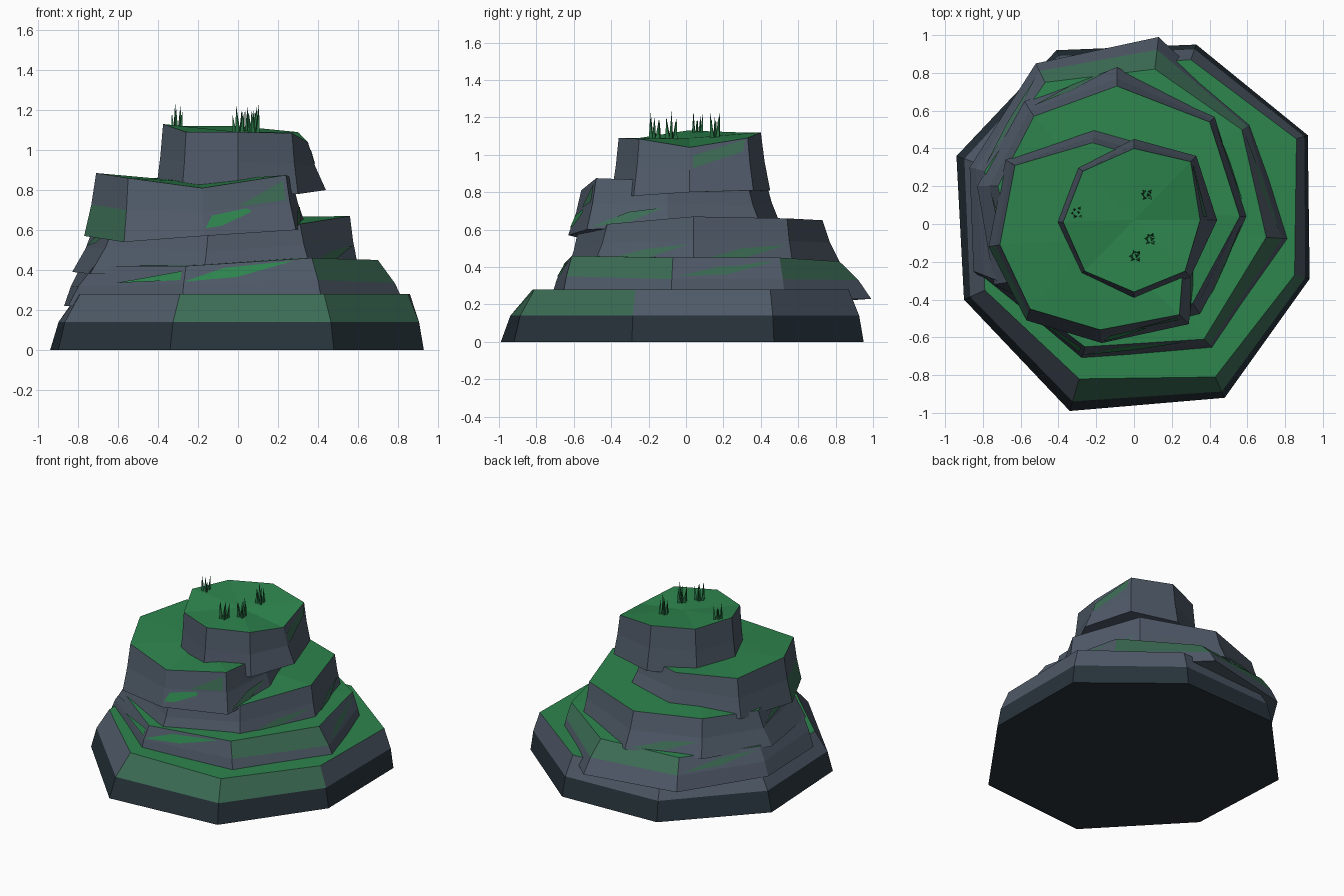
import bpy, bmesh, math, random
from mathutils import Vector

if "Cube" in bpy.data.objects:
    bpy.data.objects.remove(bpy.data.objects["Cube"])

random.seed(4)


def material(name, r, g, b):
    m = bpy.data.materials.new(name)
    m.diffuse_color = (r, g, b, 1)
    m.use_nodes = True
    m.node_tree.nodes["Principled BSDF"].inputs["Base Color"].default_value = m.diffuse_color
    return m


SLATE = material("slate rock", 0.078, 0.102, 0.138)
DARK = material("dark rock", 0.020, 0.033, 0.043)
GREEN = material("grass green", 0.027, 0.235, 0.076)
MOSS = material("mossy rock", 0.045, 0.150, 0.090)
BLADE = material("grass blade", 0.020, 0.165, 0.055)
MATS = [SLATE, DARK, GREEN, MOSS, BLADE]


def finish(name, bm):
    me = bpy.data.meshes.new(name)
    bm.to_mesh(me)
    bm.free()
    for m in MATS:
        me.materials.append(m)
    ob = bpy.data.objects.new(name, me)
    bpy.context.collection.objects.link(ob)
    return ob


def tier(name, low, top, mix, centre_z, low_mat=0, moss=(), streaks=()):
    """Eight-sided rock slab: two side bands, grassy cap, mossy faces and thin streaks.
    moss: (band, side); streaks: (band, side, material, uv points)."""
    bm = bmesh.new()
    low, top = [Vector(p) for p in low], [Vector(p) for p in top]
    mid = []
    for a, b in zip(low, top):
        m = a.lerp(b, mix)
        m.z = a.z + (b.z - a.z) * 0.5
        mid.append(m)
    rings = [[bm.verts.new(p) for p in r] for r in (low, mid, top)]
    n = len(low)
    for band in range(2):
        for i in range(n):
            j = (i + 1) % n
            f = bm.faces.new((rings[band][i], rings[band][j],
                              rings[band + 1][j], rings[band + 1][i]))
            f.material_index = low_mat if band == 0 else 0
            if (band, i) in moss:
                f.material_index = 3
    bm.faces.new(rings[0][::-1]).material_index = low_mat
    c = sum(top, Vector()) / n
    cv = bm.verts.new((c.x, c.y, centre_z))
    for i in range(n):
        bm.faces.new((rings[2][i], rings[2][(i + 1) % n], cv)).material_index = 2
    bmesh.ops.recalc_face_normals(bm, faces=bm.faces[:])
    # moss streaks lie just in front of the rock
    pts = (low, mid, top)
    for band, i, mat, uvs in streaks:
        j = (i + 1) % n
        a, b, d, e = pts[band][i], pts[band][j], pts[band + 1][j], pts[band + 1][i]
        nor = (b - a).cross(e - a).normalized()
        vs = [bm.verts.new(a.lerp(b, u).lerp(e.lerp(d, u), v) + nor * 0.006) for u, v in uvs]
        bm.faces.new(vs).material_index = mat
    return finish(name, bm)


SLASH = [(0.05, 0.1), (0.5, 0.2), (0.95, 0.8), (0.5, 0.65)]

# Rings run anticlockwise from the +x side
tier("base_rock",
     [(.93, -.29, 0), (.92, .47, 0), (.33, .95, 0), (-.41, .92, 0),
      (-.94, .36, 0), (-.90, -.40, 0), (-.34, -.99, 0), (.48, -.92, 0)],
     [(.85, -.27, .28), (.86, .45, .28), (.30, .87, .28), (-.37, .82, .28),
      (-.80, .31, .28), (-.79, -.35, .28), (-.29, -.82, .28), (.43, -.81, .28)],
     0.3, .28, low_mat=1, moss=[(1, 6), (1, 7)])

tier("second_ledge",
     [(.84, -.08, .22), (.62, .53, .22), (.13, .99, .23), (-.52, .85, .22),
      (-.87, .30, .22), (-.85, -.25, .22), (-.28, -.72, .24), (.42, -.66, .24)],
     [(.70, -.07, .45), (.57, .50, .45), (.11, .82, .43), (-.47, .75, .42),
      (-.79, .28, .41), (-.72, -.30, .42), (-.26, -.65, .42), (.37, -.61, .46)],
     0.4, .45, moss=[(1, 7), (1, 1), (1, 2)],
     streaks=[(1, 6, 2, [(0, .1), (.4, .25), (.85, .9), (.3, .75)]),
              (1, 5, 2, [(.35, .1), (.97, .2), (.97, .7)]),
              (1, 0, 3, SLASH), (1, 3, 3, SLASH)])

tier("third_ledge",
     [(.60, .04, .42), (.43, .57, .42), (-.09, .83, .41), (-.58, .65, .40),
      (-.83, .20, .39), (-.74, -.32, .38), (-.17, -.63, .40), (.36, -.49, .42)],
     [(.56, .04, .67), (.40, .54, .66), (-.09, .73, .65), (-.53, .57, .65),
      (-.72, .20, .62), (-.61, -.30, .65), (-.15, -.58, .58), (.31, -.42, .63)],
     0.6, .66,
     streaks=[(0, 0, 3, SLASH), (0, 7, 3, SLASH), (1, 4, 3, SLASH), (0, 2, 3, SLASH)])

tier("fourth_ledge",
     [(.34, -.10, .62), (.18, .40, .62), (-.21, .50, .64), (-.68, .34, .60),
      (-.77, -.12, .57), (-.57, -.51, .54), (-.17, -.63, .57), (.29, -.53, .60)],
     [(.27, -.10, .86), (.12, .33, .84), (-.22, .43, .85), (-.63, .31, .87),
      (-.71, -.11, .885), (-.55, -.45, .86), (-.18, -.56, .81), (.24, -.48, .875)],
     0.6, .84, moss=[(0, 4)],
     streaks=[(0, 6, 2, [(.02, .3), (.2, .35), (.55, .8), (.5, .95), (.1, .8)]),
              (0, 7, 3, SLASH), (1, 6, 3, [(.4, .05), (.95, .1), (.95, .8)])])

tier("summit_rock",
     [(.44, .02, .80), (.33, .36, .81), (0, .45, .81), (-.30, .30, .80),
      (-.41, .01, .80), (-.28, -.26, .79), (0, -.40, .78), (.30, -.28, .78)],
     [(.35, .02, 1.04), (.30, .33, 1.09), (0, .40, 1.12), (-.27, .28, 1.12),
      (-.375, .01, 1.13), (-.26, -.25, 1.09), (0, -.36, 1.09), (.27, -.25, 1.085)],
     0.6, 1.09,
     streaks=[(1, 0, 3, [(.05, .05), (.9, .5), (.95, .95), (.05, .6)])])

# Grass tufts: small leaning blades on the summit
for k, (x, y) in enumerate([(.07, .155), (-.30, .06), (.09, -.08), (.01, -.17)]):
    bm = bmesh.new()
    for i in range(6):
        a = i * math.tau / 6 + random.uniform(-.3, .3)
        out = Vector((math.cos(a), math.sin(a), 0))
        root = Vector((x, y, 1.075)) + out * (.022 if i else .005)
        tip = root + out * random.uniform(0, .018)
        tip.z = 1.075 + random.uniform(.10, .165)
        r = .014
        ring = [bm.verts.new(root + Vector((r * math.cos(a + t), r * math.sin(a + t), 0)))
                for t in (0, math.tau / 3, 2 * math.tau / 3)]
        tv = bm.verts.new(tip)
        bm.faces.new(ring[::-1])
        for j in range(3):
            bm.faces.new((ring[j], ring[(j + 1) % 3], tv))
    for f in bm.faces:
        f.material_index = 4
    finish("grass_tuft_%d" % (k + 1), bm)
